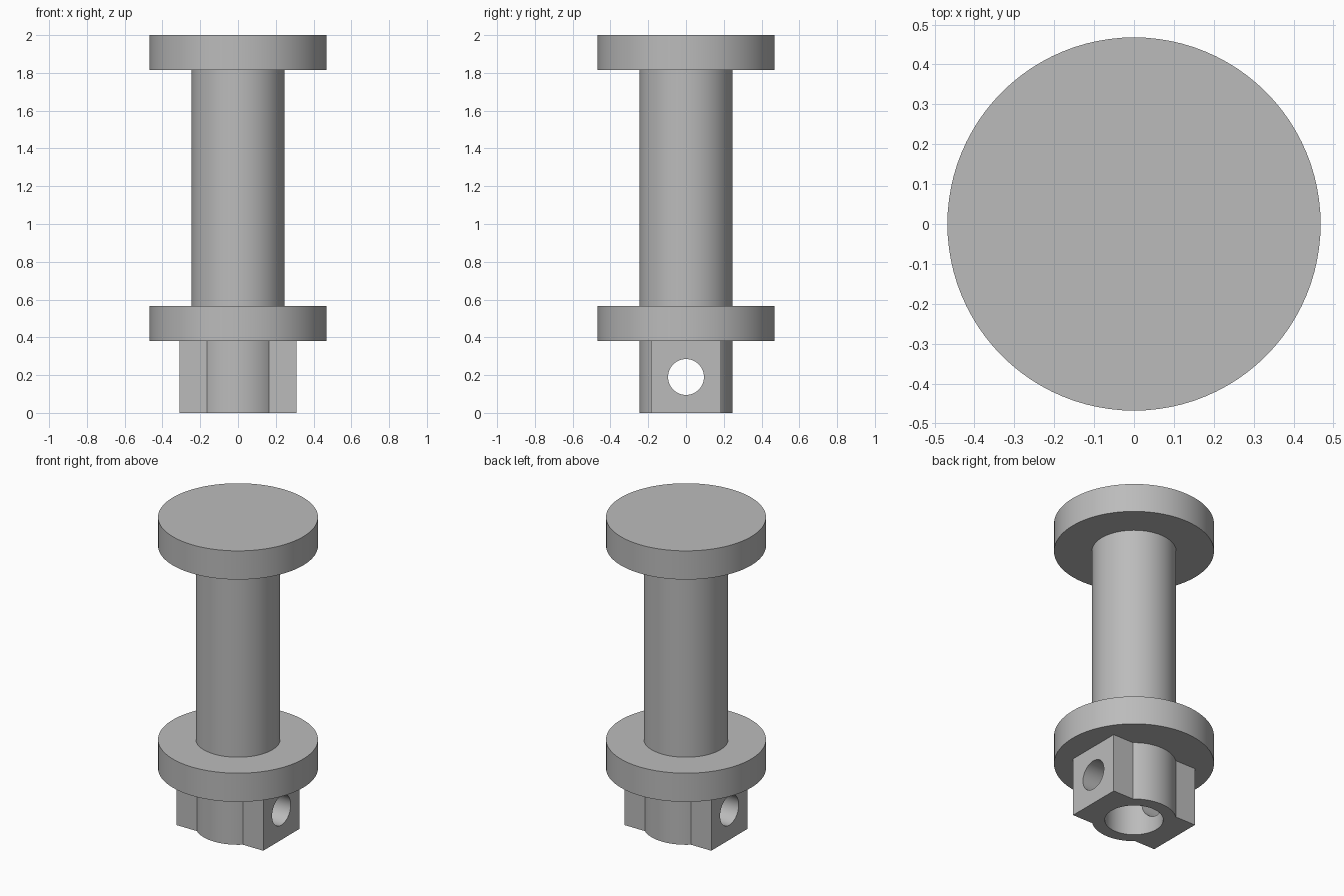
import bpy
import math

cube = bpy.data.objects.get("Cube")
if cube:
    bpy.data.objects.remove(cube, do_unlink=True)

grey = bpy.data.materials.new("plain grey")
grey.use_nodes = True
colour = (0.5, 0.5, 0.5, 1)
grey.diffuse_color = colour
grey.node_tree.nodes["Principled BSDF"].inputs["Base Color"].default_value = colour

HUB_TOP, FLANGE_TOP, HEAD_BASE, HEIGHT = 0.38, 0.565, 1.815, 2.0
SHAFT_R, DISC_R = 0.247, 0.468


def finish(obj, name):
    obj.name = name
    obj.data.materials.clear()
    obj.data.materials.append(grey)
    return obj


def cylinder(name, radius, low, high):
    bpy.ops.mesh.primitive_cylinder_add(vertices=96, radius=radius, depth=high - low,
                                        location=(0, 0, (low + high) / 2))
    return finish(bpy.context.object, name)


def smooth(obj):
    bpy.ops.object.select_all(action='DESELECT')
    obj.select_set(True)
    bpy.context.view_layer.objects.active = obj
    bpy.ops.object.shade_smooth_by_angle(angle=math.radians(30))


def combine(obj, tool, operation):
    mod = obj.modifiers.new(operation.lower(), 'BOOLEAN')
    mod.operation, mod.object, mod.solver = operation, tool, 'EXACT'
    bpy.context.view_layer.objects.active = obj
    bpy.ops.object.modifier_apply(modifier=mod.name)
    bpy.data.objects.remove(tool, do_unlink=True)


# Shaft with a disc at each end
for part in (cylinder("lower_flange", DISC_R, HUB_TOP, FLANGE_TOP),
             cylinder("shaft", SHAFT_R, FLANGE_TOP, HEAD_BASE),
             cylinder("top_disc", DISC_R, HEAD_BASE, HEIGHT)):
    smooth(part)

# Socket: round hub merged with a wider block
hub = cylinder("socket", SHAFT_R, 0, HUB_TOP)
bpy.ops.mesh.primitive_cube_add(size=1, location=(0, 0, HUB_TOP / 2))
block = finish(bpy.context.object, "socket_block")
block.scale = (0.62, 0.37, HUB_TOP)
combine(hub, block, 'UNION')

# Bore from below and cross hole through both sides
combine(hub, cylinder("bore_cutter", 0.171, -0.1, HUB_TOP + 0.1), 'DIFFERENCE')
cross = cylinder("cross_hole_cutter", 0.095, -0.5, 0.5)
cross.rotation_euler.y = math.pi / 2
cross.location.z = HUB_TOP / 2
combine(hub, cross, 'DIFFERENCE')
smooth(hub)
